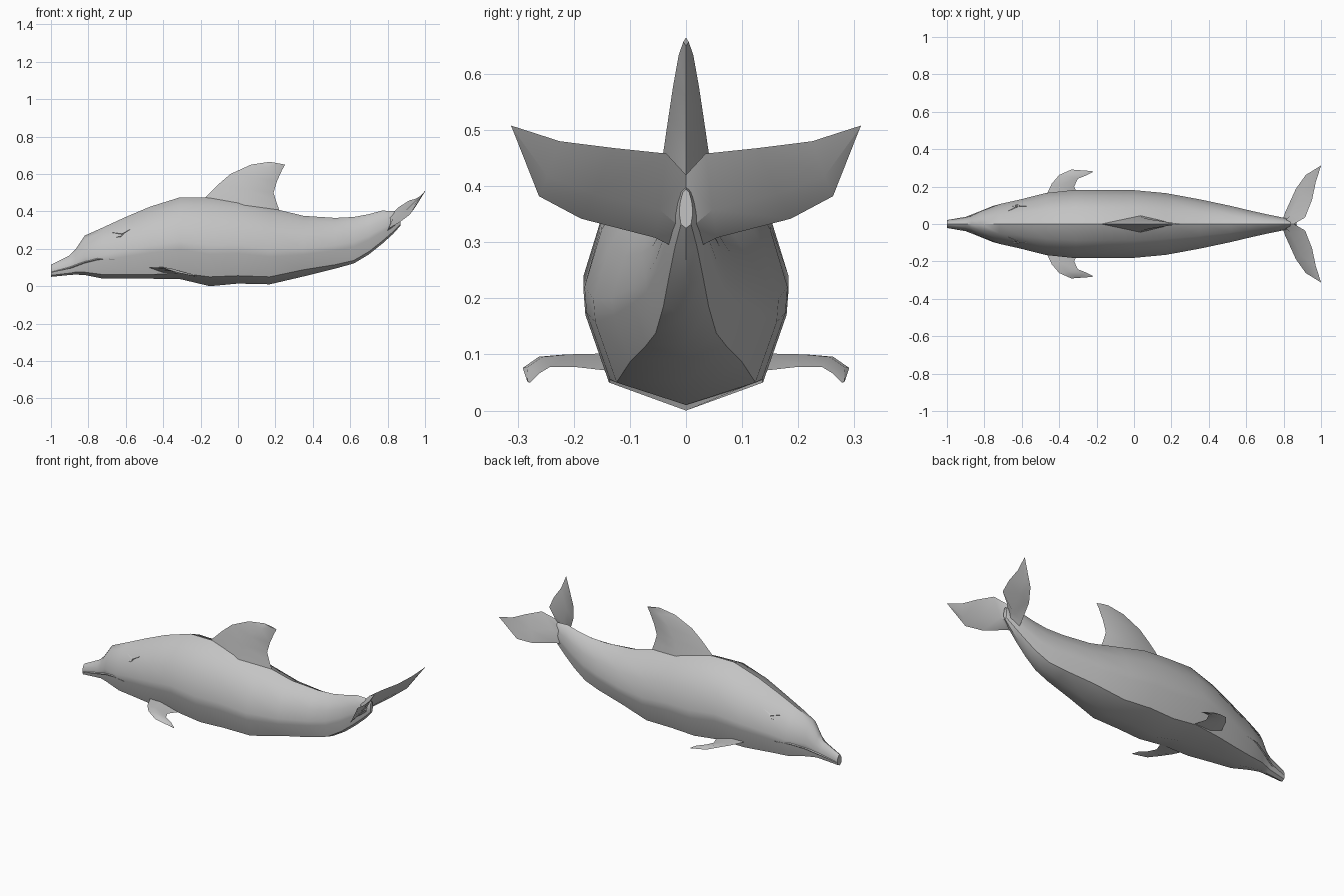
import bpy, bmesh, math
from mathutils import Vector

cube = bpy.data.objects.get("Cube")
if cube:
    bpy.data.objects.remove(cube, do_unlink=True)

GREY = (0.55, 0.55, 0.55, 1)
skin = bpy.data.materials.new("grey_skin")
skin.use_nodes = True
skin.diffuse_color = GREY
skin.node_tree.nodes["Principled BSDF"].inputs["Base Color"].default_value = GREY


def loft(name, rings, angle=38):
    """Bridge equal rings of points, cap both ends, shade smooth by angle."""
    bm = bmesh.new()
    loops = [[bm.verts.new(p) for p in ring] for ring in rings]
    n = len(loops[0])
    for a, b in zip(loops, loops[1:]):
        for i in range(n):
            j = (i + 1) % n
            bm.faces.new((a[i], a[j], b[j], b[i]))
    bm.faces.new(loops[0])
    bm.faces.new(loops[-1])
    bmesh.ops.remove_doubles(bm, verts=bm.verts, dist=0.0005)
    bmesh.ops.recalc_face_normals(bm, faces=bm.faces)
    mesh = bpy.data.meshes.new(name)
    bm.to_mesh(mesh)
    bm.free()
    mesh.materials.append(skin)
    obj = bpy.data.objects.new(name, mesh)
    bpy.context.collection.objects.link(obj)
    bpy.ops.object.select_all(action='DESELECT')
    obj.select_set(True)
    bpy.context.view_layer.objects.active = obj
    bpy.ops.object.shade_smooth_by_angle(angle=math.radians(angle))
    return obj


def blade(name, stations, side=1, mid=0.4):
    """Fin of diamond section from (leading, trailing, thickness vector) stations."""
    rings = []
    for lead, trail, thick in stations:
        a, b, t = Vector(lead), Vector(trail), Vector(thick)
        m = a.lerp(b, mid)
        rings.append([(p.x, p.y * side, p.z) for p in (a, m + t, b, m - t)])
    return loft(name, rings)


# Body: x, keel z, belly edge z, back z, half width
BODY = [
    (-1.00, .050, .058, .115, .020), (-0.90, .060, .070, .165, .034),
    (-0.87, .062, .075, .195, .043), (-0.82, .060, .075, .270, .068),
    (-0.72, .040, .062, .315, .106), (-0.60, .040, .062, .370, .133),
    (-0.47, .040, .062, .425, .166), (-0.31, .038, .070, .475, .183),
    (-0.15, .000, .050, .474, .183), (0.00, .014, .056, .462, .181),
    (0.17, .010, .050, .420, .165), (0.35, .052, .088, .376, .132),
    (0.52, .094, .115, .365, .096), (0.62, .122, .138, .370, .072),
    (0.70, .170, .185, .385, .054), (0.77, .226, .240, .404, .040),
    (0.83, .280, .292, .402, .026), (0.87, .325, .332, .395, .012),
]
SIDE = [(.98, .36), (1, .46), (.83, .69), (.48, .91)]


def half_section(keel, edge, back, width):
    return ([(0, keel), (.75 * width, edge)]
            + [(y * width, keel + f * (back - keel)) for y, f in SIDE]
            + [(0, back)])


def skin_y(x, z):
    """Half width of the body surface at a given x and z."""
    for a, b in zip(BODY, BODY[1:]):
        if a[0] <= x <= b[0]:
            t = (x - a[0]) / (b[0] - a[0])
            half = half_section(*[p + t * (q - p) for p, q in zip(a[1:], b[1:])])
            for (y0, z0), (y1, z1) in zip(half, half[1:]):
                if z0 <= z <= z1:
                    return y0 + (y1 - y0) * (z - z0) / (z1 - z0)
    return 0


rings = []
for x, *shape in BODY:
    half = half_section(*shape)
    rings.append([(x, y, z) for y, z in half] + [(x, -y, z) for y, z in half[-2:0:-1]])
loft("body", rings)

# Dorsal fin
blade("dorsal_fin", [
    ((-.22, 0, .43), (.235, 0, .37), (0, .050, 0)),
    ((-.17, 0, .48), (.205, 0, .45), (0, .040, 0)),
    ((-.11, 0, .54), (.190, 0, .50), (0, .032, 0)),
    ((-.04, 0, .60), (.208, 0, .56), (0, .023, 0)),
    ((.07, 0, .65), (.235, 0, .62), (0, .013, 0)),
    ((.17, 0, .665), (.252, 0, .65), (0, .005, 0)),
], mid=0.55)


def ridge(name, path, side, r=0.005):
    """Thin fold lying along the skin through (x, z) points, tapered at the ends."""
    rings = []
    for i, (x, z) in enumerate(path):
        s = r * (0.4 if i in (0, len(path) - 1) else 1)
        y = skin_y(x, z)
        rings.append([(x, (y + s) * side, z), (x, y * side, z + s),
                      (x, (y - s) * side, z), (x, y * side, z - s)])
    loft(name, rings)


for label, side in (("left", -1), ("right", 1)):
    # Tail flukes
    blade(label + "_fluke", [
        ((.790, 0, .280), (.855, 0, .420), (-.024, 0, .018)),
        ((.805, .055, .308), (.915, .035, .458), (-.014, 0, .010)),
        ((.865, .187, .342), (.952, .130, .468), (-.008, 0, .006)),
        ((.918, .262, .382), (.972, .225, .480), (-.005, 0, .004)),
        ((.998, .311, .506), (1.00, .312, .508), (-.001, 0, .001)),
    ], side)
    # Flippers
    blade(label + "_flipper", [
        ((-.480, .130, .100), (-.290, .130, .070), (0, 0, .014)),
        ((-.440, .215, .100), (-.320, .200, .078), (0, 0, .009)),
        ((-.400, .262, .096), (-.300, .242, .078), (0, .002, .007)),
        ((-.335, .291, .076), (-.250, .262, .066), (0, .004, .005)),
        ((-.225, .283, .052), (-.220, .278, .050), (0, .001, .001)),
    ], side)
    # Mouth line and eye folds
    ridge(label + "_lip", [(-.995, .075), (-.90, .098), (-.82, .128),
                           (-.75, .145), (-.66, .145)], side)
    ridge(label + "_eyelid", [(-.67, .287), (-.62, .280), (-.575, .305)], side, .006)
    ridge(label + "_eye_corner", [(-.65, .262), (-.625, .268), (-.61, .282)], side, .006)
